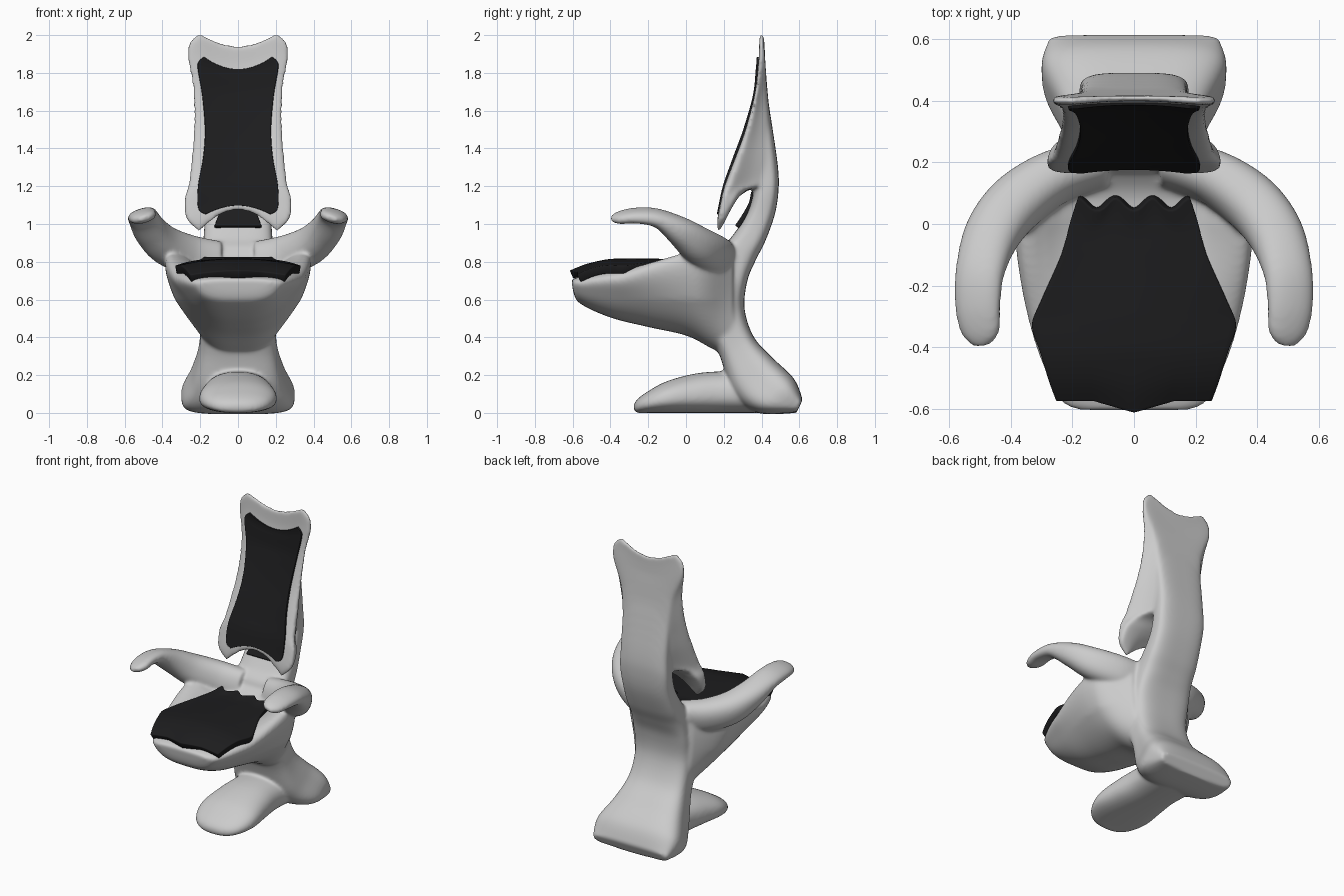
import bpy, bmesh, math
from mathutils import Vector

if "Cube" in bpy.data.objects:
    bpy.data.objects.remove(bpy.data.objects["Cube"])


def catmull(rows, n):
    """Smoothly resample a list of number tuples."""
    out = []
    for i in range(len(rows) - 1):
        a, b, c, d = (rows[max(0, min(len(rows) - 1, i + k))] for k in (-1, 0, 1, 2))
        for j in range(n):
            t = j / n
            out.append([0.5 * (2 * q + (r - p) * t + (2 * p - 5 * q + 4 * r - s) * t * t
                        + (3 * q - p - 3 * r + s) * t ** 3) for p, q, r, s in zip(a, b, c, d)])
    out.append(list(rows[-1]))
    return out


def clamp(v):
    return max(0.0, min(1.0, v))


def oval(p, n=64):
    """Superellipse points (c, s), evenly spread by angle."""
    m = 2 / p
    for i in range(n):
        c, s = math.cos(2 * math.pi * i / n), math.sin(2 * math.pi * i / n)
        r = (abs(c) ** m + abs(s) ** m) ** (-1 / m)
        yield r * c, r * s


def skin(bm, rings):
    vs = [[bm.verts.new(p) for p in r] for r in rings]
    n = len(vs[0])
    for a, b in zip(vs, vs[1:]):
        for i in range(n):
            bm.faces.new((a[i], a[(i + 1) % n], b[(i + 1) % n], b[i]))
    q = n // 4
    for r in (vs[0], vs[-1]):  # strip caps from side to side
        for k in range(n // 2):
            f = [r[(q - k) % n], r[(q - k - 1) % n], r[(q + k + 1) % n], r[(q + k) % n]]
            bm.faces.new(list(dict.fromkeys(f)))


def loft(bm, rows, p, warp=lambda v: v, power=1):
    """Rows: y,z of one side, y,z of the other side, half width at each."""
    rings = []
    for y1, z1, y2, z2, w1, w2 in catmull(rows, 6):
        ring = []
        for c, s in oval(p):
            k = (c + 1) / 2
            w = w2 + (w1 - w2) * k ** power
            ring.append(warp(Vector((s * w, y2 + (y1 - y2) * k, z2 + (z1 - z2) * k))))
        rings.append(ring)
    skin(bm, rings)


bm = bmesh.new()

# Spine: heel, column and rear of the back
loft(bm, [(.585, .0, .618, .07, .27, .28), (.38, .0, .572, .18, .295, .305),
          (.25, .10, .46, .29, .235, .255), (.18, .30, .36, .40, .20, .21),
          (.10, .50, .31, .55, .20, .20), (.15, .68, .325, .70, .20, .20),
          (.17, .85, .37, .81, .19, .19), (.24, .93, .42, .91, .18, .185),
          (.32, 1.05, .47, 1.05, .175, .175), (.355, 1.16, .49, 1.18, .175, .18),
          (.36, 1.3, .487, 1.3, .17, .175), (.37, 1.5, .459, 1.5, .17, .175),
          (.385, 1.75, .42, 1.75, .17, .17)], .55)


# Back shell: hollowed front, notched top, arched bottom
def shell_warp(v):
    hump = clamp(1 - (v.x / .2) ** 2)
    v.z += .11 * hump * clamp((1.16 - v.z) / .18) - .065 * hump * clamp((v.z - 1.75) / .2)
    v.y += .012 * hump * clamp((.42 - v.y) / .02)
    return v


loft(bm, [(.163, .963, .182, .963, .215, .21), (.166, 1.03, .215, 1.03, .277, .27),
          (.183, 1.12, .265, 1.12, .293, .27), (.195, 1.175, .31, 1.175, .293, .23),
          (.208, 1.22, .43, 1.22, .29, .17), (.257, 1.35, .468, 1.35, .273, .165),
          (.312, 1.5, .453, 1.5, .258, .17), (.364, 1.7, .432, 1.7, .258, .19),
          (.383, 1.87, .42, 1.87, .27, .26), (.387, 1.96, .414, 1.96, .26, .255),
          (.388, 2.008, .413, 2.008, .205, .205)], .3, shell_warp, 1.6)


# Seat bowl with a rim that rises toward the arms
def seat_warp(v):
    v.z += .75 * max(0, abs(v.x) - .2) * clamp((v.y + .35) / .35) * clamp((v.z - .6) / .15)
    return v


loft(bm, [(-.607, .705, -.598, .645, .20, .13), (-.57, .72, -.562, .58, .28, .165),
          (-.4, .76, -.4, .505, .38, .17), (-.2, .775, -.2, .455, .445, .17),
          (0, .775, 0, .41, .465, .19), (.12, .80, .12, .35, .41, .19),
          (.25, .92, .25, .28, .24, .19)], .6, seat_warp)

# Front foot
loft(bm, [(-.277, .045, -.277, .015, .05, .05), (-.255, .075, -.255, .0, .115, .125),
          (-.2, .115, -.2, .0, .165, .185), (-.1, .168, -.1, .0, .19, .22),
          (.05, .208, .05, .0, .175, .205), (.2, .22, .2, .0, .165, .185),
          (.4, .22, .4, .0, .17, .2)], .85)

# Arms, mirrored
arm = catmull([(.10, .195, .81, .07, .10), (.25, .155, .835, .085, .105),
               (.38, .07, .885, .095, .10), (.46, -.03, .96, .092, .078),
               (.50, -.15, 1.03, .082, .047), (.508, -.26, 1.045, .077, .036),
               (.498, -.35, 1.035, .066, .03), (.493, -.396, 1.03, .03, .014)], 6)
for sx in (1, -1):
    rings = []
    for i, (x, y, z, hw, hh) in enumerate(arm):
        a, b = arm[max(i - 1, 0)], arm[min(i + 1, len(arm) - 1)]
        t = (Vector(b[:3]) - Vector(a[:3])).normalized()
        side = Vector((0, 0, 1)).cross(t).normalized()
        side = (side - Vector((0, 0, .3))).normalized()
        up = t.cross(side).normalized()
        ring = [Vector((x, y, z)) + side * c * hw + up * s * hh for c, s in oval(.85, 32)]
        rings.append([Vector((sx * v.x, v.y, v.z)) for v in ring])
    skin(bm, rings)

# Fuse everything into one flowing body
bmesh.ops.recalc_face_normals(bm, faces=bm.faces)
mesh = bpy.data.meshes.new("chair_body")
bm.to_mesh(mesh)
bm.free()
body = bpy.data.objects.new("chair_body", mesh)
bpy.context.collection.objects.link(body)
rm = body.modifiers.new("fuse", 'REMESH')
rm.mode, rm.voxel_size, rm.use_smooth_shade = 'VOXEL', .009, True
sm = body.modifiers.new("soften", 'SMOOTH')
sm.factor, sm.iterations = .5, 14

black = bpy.data.materials.new("black_upholstery")
black.diffuse_color = (.012, .012, .013, 1)
black.use_nodes = True
black.node_tree.nodes["Principled BSDF"].inputs["Base Color"].default_value = black.diffuse_color


def pad(name, rows, warp, thickness, n=32):
    """Upholstery sheet from rows of y, z, half width."""
    b = bmesh.new()
    grid = [[b.verts.new(warp(Vector(((2 * j / n - 1) * w, y, z)), 2 * j / n - 1))
             for j in range(n + 1)] for y, z, w in catmull(rows, 5)]
    for r, q in zip(grid, grid[1:]):
        for j in range(n):
            b.faces.new((r[j], r[j + 1], q[j + 1], q[j]))
    bmesh.ops.recalc_face_normals(b, faces=b.faces)
    me = bpy.data.meshes.new(name)
    b.to_mesh(me)
    b.free()
    ob = bpy.data.objects.new(name, me)
    bpy.context.collection.objects.link(ob)
    me.materials.append(black)
    so = ob.modifiers.new("thick", 'SOLIDIFY')
    so.thickness, so.offset = thickness, 0
    be = ob.modifiers.new("edge", 'BEVEL')
    be.width, be.segments, be.limit_method, be.angle_limit = .006, 2, 'ANGLE', 1.0
    bpy.context.view_layer.objects.active = ob
    ob.select_set(True)
    bpy.ops.object.shade_smooth_by_angle(angle=math.radians(40))
    ob.select_set(False)


# Seat cushion with wavy front and back edges
def seat_pad(v, u):
    v.z -= .35 * v.x ** 2 * clamp((.1 - v.y) / .4)
    front, back = clamp((-.45 - v.y) / .12), clamp((v.y + .1) / .15)
    v.y -= .04 * front * clamp(1 - abs(u) / .5)
    v.y += .02 * back * math.cos(u * 3 * math.pi + math.pi)
    return v


pad("seat_cushion", [(-.567, .733, .25), (-.5, .768, .275), (-.42, .79, .30), (-.33, .795, .328),
                     (-.25, .795, .30), (-.1, .793, .235), (0, .793, .205), (.07, .805, .18)],
    seat_pad, .045)


# Back cushion, set into the shell
def back_pad(v, u):
    v.z += (1 - u * u) * (.045 * clamp((1.25 - v.z) / .2) - .065 * clamp((v.z - 1.65) / .22))
    v.y += .012 * (1 - u * u) + .002
    return v


pad("back_cushion", [(.172, 1.05, .17), (.178, 1.08, .21), (.204, 1.2, .212), (.257, 1.35, .185),
                     (.312, 1.5, .175), (.363, 1.68, .19), (.378, 1.82, .213), (.382, 1.86, .208),
                     (.383, 1.885, .18)], back_pad, .022)

# Lower strip on the spine behind the opening
pad("lumbar_strip", [(.27, .985, .125), (.313, 1.05, .1), (.345, 1.11, .08), (.357, 1.17, .075)],
    lambda v, u: v, .025)
